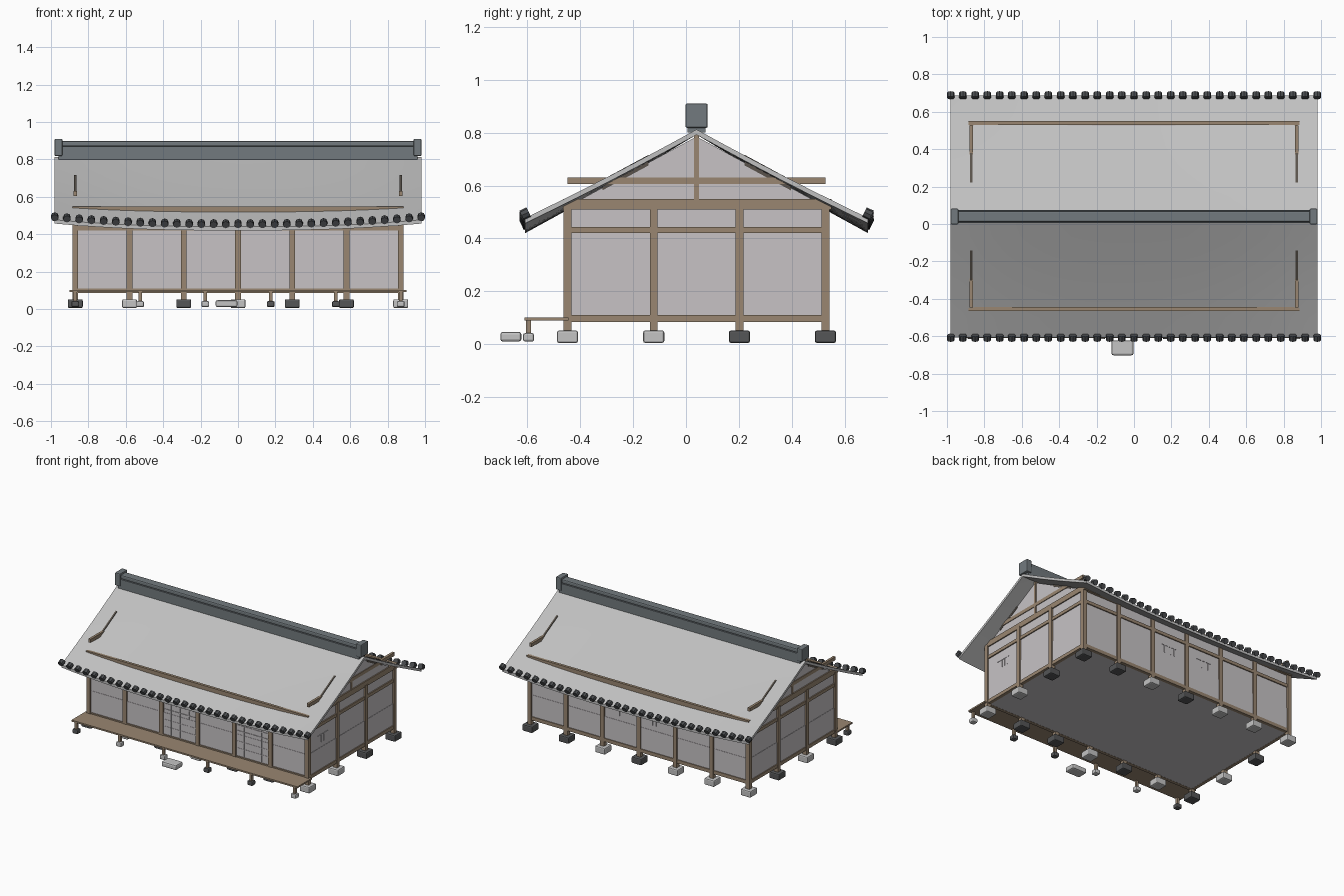
import bpy, bmesh, math
from mathutils import Matrix, Vector

if "Cube" in bpy.data.objects:
    bpy.data.objects.remove(bpy.data.objects["Cube"])

YC = 0.04                      # centre line of the house body
XP = [-0.87, -0.58, -0.29, 0, 0.29, 0.58, 0.87]
YP = [-0.448, -0.122, 0.202, 0.527]


def mat(name, rgb):
    m = bpy.data.materials.new(name)
    m.diffuse_color = (*rgb, 1)
    m.use_nodes = True
    m.node_tree.nodes["Principled BSDF"].inputs["Base Color"].default_value = m.diffuse_color
    return m


ROOF = mat("roof_grey", (0.53, 0.53, 0.53))
WALL = mat("plaster", (0.57, 0.545, 0.56))
WOOD = mat("timber", (0.32, 0.24, 0.165))
DARKWOOD = mat("dark_timber", (0.1, 0.085, 0.07))
RIDGE = mat("ridge_slate", (0.17, 0.195, 0.21))
TILE = mat("tile_dark", (0.07, 0.075, 0.08))
STONE = mat("pale_stone", (0.55, 0.55, 0.55))
STONE2 = mat("dark_stone", (0.09, 0.092, 0.095))


def finish(name, bm, material, bevel=0.0):
    bmesh.ops.recalc_face_normals(bm, faces=bm.faces)
    me = bpy.data.meshes.new(name)
    bm.to_mesh(me)
    bm.free()
    ob = bpy.data.objects.new(name, me)
    bpy.context.collection.objects.link(ob)
    me.materials.append(material)
    if bevel:
        b = ob.modifiers.new("bevel", 'BEVEL')
        b.width, b.segments = bevel, 2
    return ob


def boxes(name, material, items, bevel=0.0):
    """One object from boxes given as (x0, x1, y0, y1, z0, z1)."""
    bm = bmesh.new()
    for x0, x1, y0, y1, z0, z1 in items:
        m = Matrix.Translation(((x0 + x1) / 2, (y0 + y1) / 2, (z0 + z1) / 2))
        m = m @ Matrix.Diagonal((x1 - x0, y1 - y0, z1 - z0, 1))
        bmesh.ops.create_cube(bm, size=1, matrix=m)
    return finish(name, bm, material, bevel)


def block(x, y, r, z0, z1):
    return (x - r, x + r, y - r, y + r, z0, z1)


def ring(w, z0, z1):
    """Four beams around the house body."""
    x, y0, y1 = XP[-1], YP[0], YP[-1]
    return [(-x, x, y - w, y + w, z0, z1) for y in (y0, y1)] + \
           [(s * x - w, s * x + w, y0, y1, z0, z1) for s in (-1, 1)]


# Posts on foundation stones around the perimeter
spots = [(x, y) for x in XP for y in YP if abs(x) > 0.8 or y in (YP[0], YP[-1])]
boxes("post", WOOD, [block(x, y, 0.015, 0.03, 0.52) for x, y in spots])
dark = {(0, 0), (2, 0), (4, 0), (5, 0), (0, 2), (6, 2), (6, 3), (5, 3), (3, 3)}
pale_set, dark_set = [], []
for x, y in spots:
    key = (XP.index(x), YP.index(y))
    (dark_set if key in dark else pale_set).append(block(x, y, 0.04, 0.005, 0.052))

# Porch deck with small legs and stones
boxes("porch_deck", WOOD, [(-0.9, 0.9, -0.61, -0.445, 0.09, 0.101)])
px = [-0.87, -0.523, -0.175, 0.175, 0.523, 0.87]
boxes("porch_leg", WOOD, [block(x, -0.595, 0.009, 0.03, 0.091) for x in px])
for i, x in enumerate(px):
    (dark_set if i in (0, 3, 4) else pale_set).append(block(x, -0.595, 0.021, 0.01, 0.042))
boxes("pale_foundation_stone", STONE, pale_set, 0.008)
boxes("dark_foundation_stone", STONE2, dark_set, 0.008)
boxes("step_stone", STONE, [(-0.12, -0.003, -0.702, -0.622, 0.01, 0.047)], 0.01)

# Floor and walls
boxes("floor", WALL, [(-0.87, 0.87, YP[0], YP[-1], 0.086, 0.1)])
boxes("lower_wall", WALL, ring(0.006, 0.1, 0.265))
boxes("upper_wall", WALL, ring(0.004, 0.265, 0.53))

# Timber beams
boxes("sill_beam", WOOD, ring(0.012, 0.085, 0.11))
boxes("lintel_beam", WOOD, ring(0.012, 0.42, 0.443))
boxes("eave_beam", WOOD,
      [(-0.885, 0.885, y - 0.01, y + 0.01, 0.51, 0.549) for y in (-0.455, 0.54)] +
      [(s * 0.87 - 0.012, s * 0.87 + 0.012, -0.455, 0.535, 0.51, 0.549) for s in (-1, 1)])
boxes("gable_beam", WOOD, [(s * 0.87 - 0.009, s * 0.87 + 0.009, -0.447, 0.527, 0.605, 0.63) for s in (-1, 1)])
boxes("gable_strut", WOOD, [(s * 0.87 - 0.009, s * 0.87 + 0.009, YC - 0.01, YC + 0.01, 0.54, 0.79) for s in (-1, 1)])

# Triangular gable walls
bm = bmesh.new()
for s in (-1, 1):
    tri = [(YC - 0.44, 0.546), (YC + 0.44, 0.546), (YC, 0.785)]
    f = bm.faces.new([bm.verts.new((s * 0.87 - 0.004, y, z)) for y, z in tri])
    ext = bmesh.ops.extrude_face_region(bm, geom=[f])["geom"]
    bmesh.ops.translate(bm, vec=(0.008, 0, 0), verts=[v for v in ext if isinstance(v, bmesh.types.BMVert)])
finish("gable_wall", bm, WALL)

# Lattice doors on the front
bars = []
for cx in (-0.145, 0.435):
    bars += [(cx + d - 0.003, cx + d + 0.003, -0.457, -0.45, 0.115, 0.42) for d in (-0.07, 0, 0.07)]
    bars += [(cx - 0.125, cx + 0.125, -0.456, -0.45, z - 0.003, z + 0.003) for z in (0.165, 0.215, 0.29, 0.33, 0.375)]
boxes("door_lattice", WALL, bars)

# Small barred vents on the back and right walls
vents = []
for cx in (-0.145, 0.145):
    vents.append((cx - 0.06, cx + 0.06, 0.53, 0.534, 0.352, 0.357))
    vents += [(cx + d - 0.003, cx + d + 0.003, 0.53, 0.533, 0.3, 0.352) for d in (-0.04, -0.013, 0.013, 0.04)]
vents.append((0.873, 0.877, -0.345, -0.225, 0.352, 0.357))
vents += [(0.873, 0.876, -0.285 + d - 0.003, -0.285 + d + 0.003, 0.3, 0.352) for d in (-0.04, -0.013, 0.013, 0.04)]
boxes("vent_bars", WALL, vents)


# Curved roof: eaves lift towards the gable ends
def roof_z(x, t):
    return 0.812 - 0.372 * t + 0.037 * t * (abs(x) / 0.98) ** 2.5 - 0.006 * math.sin(math.pi * t)


bm = bmesh.new()
NX, NT = 28, 6
rows = []
for i in range(NX + 1):
    x = -0.982 + 1.964 * i / NX
    rows.append([bm.verts.new((x, YC + 0.648 * j / NT, roof_z(x, abs(j) / NT))) for j in range(-NT, NT + 1)])
for a, b in zip(rows, rows[1:]):
    for j in range(2 * NT):
        bm.faces.new((a[j], b[j], b[j + 1], a[j + 1]))
top = list(bm.faces)
ret = bmesh.ops.extrude_face_region(bm, geom=top, use_keep_orig=True)["geom"]
bmesh.ops.translate(bm, vec=(0, 0, -0.02), verts=[v for v in ret if isinstance(v, bmesh.types.BMVert)])
roof = finish("roof", bm, ROOF)
bpy.context.view_layer.objects.active = roof
roof.select_set(True)
bpy.ops.object.shade_smooth_by_angle(angle=math.radians(30))
roof.select_set(False)

# Round tile ends along both eaves
bm = bmesh.new()
for s in (-1, 1):
    for i in range(31):
        x = -0.98 + 1.96 * i / 30
        m = Matrix.Translation((x, YC + s * 0.648, roof_z(x, 1) + 0.016))
        m = m @ Vector((0, s * 0.9, -0.43)).to_track_quat('Z', 'Y').to_matrix().to_4x4()
        bmesh.ops.create_cone(bm, cap_ends=True, segments=8, radius1=0.02, radius2=0.02, depth=0.03, matrix=m)
finish("eave_tile", bm, TILE)

# Gable rafters that show through the roof
bm = bmesh.new()
for sx in (-1, 1):
    for s in (-1, 1):
        vs = []
        for dx in (-0.006, 0.006):
            for t, dz in ((0.28, 0.005), (0.55, 0.005), (0.55, -0.035), (0.28, -0.035)):
                x = sx * 0.87
                vs.append(bm.verts.new((x + dx, YC + s * 0.648 * t, roof_z(x, t) + dz)))
        for q in ((0, 1, 2, 3), (4, 5, 6, 7), (0, 1, 5, 4), (1, 2, 6, 5), (2, 3, 7, 6), (3, 0, 4, 7)):
            bm.faces.new([vs[k] for k in q])
finish("gable_rafter", bm, DARKWOOD)

# Ridge in two courses with end blocks
boxes("ridge_base", RIDGE, [(-0.96, 0.96, YC - 0.034, YC + 0.034, 0.8, 0.868)])
boxes("ridge_cap", RIDGE, [(-0.96, 0.96, YC - 0.03, YC + 0.03, 0.868, 0.897)], 0.008)
boxes("ridge_end", RIDGE, [(s * 0.96 - 0.021, s * 0.96 + 0.021, YC - 0.042, YC + 0.042, 0.818, 0.91)
                           for s in (-1, 1)], 0.006)
